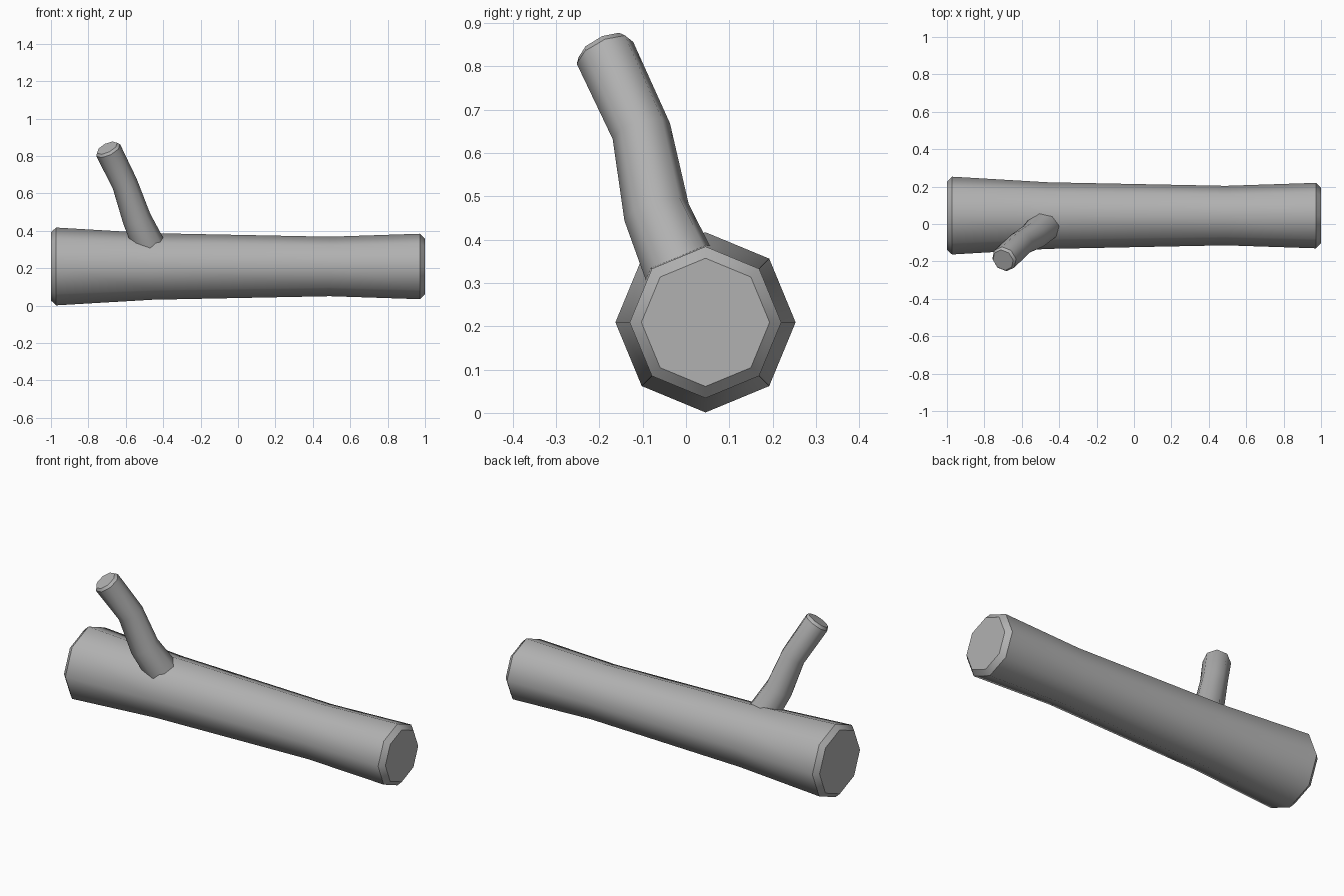
import bpy, bmesh, math
from mathutils import Vector

if "Cube" in bpy.data.objects:
    bpy.data.objects.remove(bpy.data.objects["Cube"])

SIDES = 8
bark = bpy.data.materials.new("bark_grey")
bark.diffuse_color = (0.44, 0.44, 0.44, 1)
bark.use_nodes = True
bark.node_tree.nodes["Principled BSDF"].inputs["Base Color"].default_value = bark.diffuse_color


def loft(name, stations, sharp_rings, phase=0.0):
    """Capped octagonal tube through (centre, radius) stations."""
    bm = bmesh.new()
    pts = [Vector(c) for c, _ in stations]
    rings = []
    for i, (_, r) in enumerate(stations):
        t = Vector((0, 0, 0))
        if i > 0:
            t += (pts[i] - pts[i - 1]).normalized()
        if i < len(pts) - 1:
            t += (pts[i + 1] - pts[i]).normalized()
        t.normalize()
        side = Vector((0, 1, 0))
        side = (side - t * side.dot(t)).normalized()
        up = t.cross(side)
        angles = [phase + 2 * math.pi * k / SIDES for k in range(SIDES)]
        rings.append([bm.verts.new(pts[i] + r * (math.cos(a) * side + math.sin(a) * up))
                      for a in angles])
    for a, b in zip(rings, rings[1:]):
        for k in range(SIDES):
            n = (k + 1) % SIDES
            bm.faces.new((a[k], a[n], b[n], b[k])).smooth = True
    bm.faces.new(rings[0][::-1])
    bm.faces.new(rings[-1])
    for i in sharp_rings:
        for k in range(SIDES):
            bm.edges.get((rings[i][k], rings[i][(k + 1) % SIDES])).smooth = False
    bmesh.ops.recalc_face_normals(bm, faces=bm.faces[:])
    mesh = bpy.data.meshes.new(name)
    bm.to_mesh(mesh)
    bm.free()
    mesh.materials.append(bark)
    obj = bpy.data.objects.new(name, mesh)
    bpy.context.collection.objects.link(obj)
    return obj


# Fallen trunk with chamfered ends
trunk = [(-1.0, 0.182), (-0.973, 0.208), (-0.46, 0.178),
         (0.49, 0.159), (0.973, 0.175), (1.0, 0.148)]
loft("log_trunk", [((x, 0.045, 0.209), r) for x, r in trunk], (0, 1, 4, 5))

# Crooked side branch, rooted inside the trunk
loft("log_branch", [
    ((-0.452, 0.015, 0.27), 0.090),
    ((-0.541, -0.068, 0.463), 0.077),
    ((-0.605, -0.103, 0.650), 0.069),
    ((-0.694, -0.187, 0.831), 0.071),
    ((-0.700, -0.193, 0.843), 0.060),
], (3, 4))
